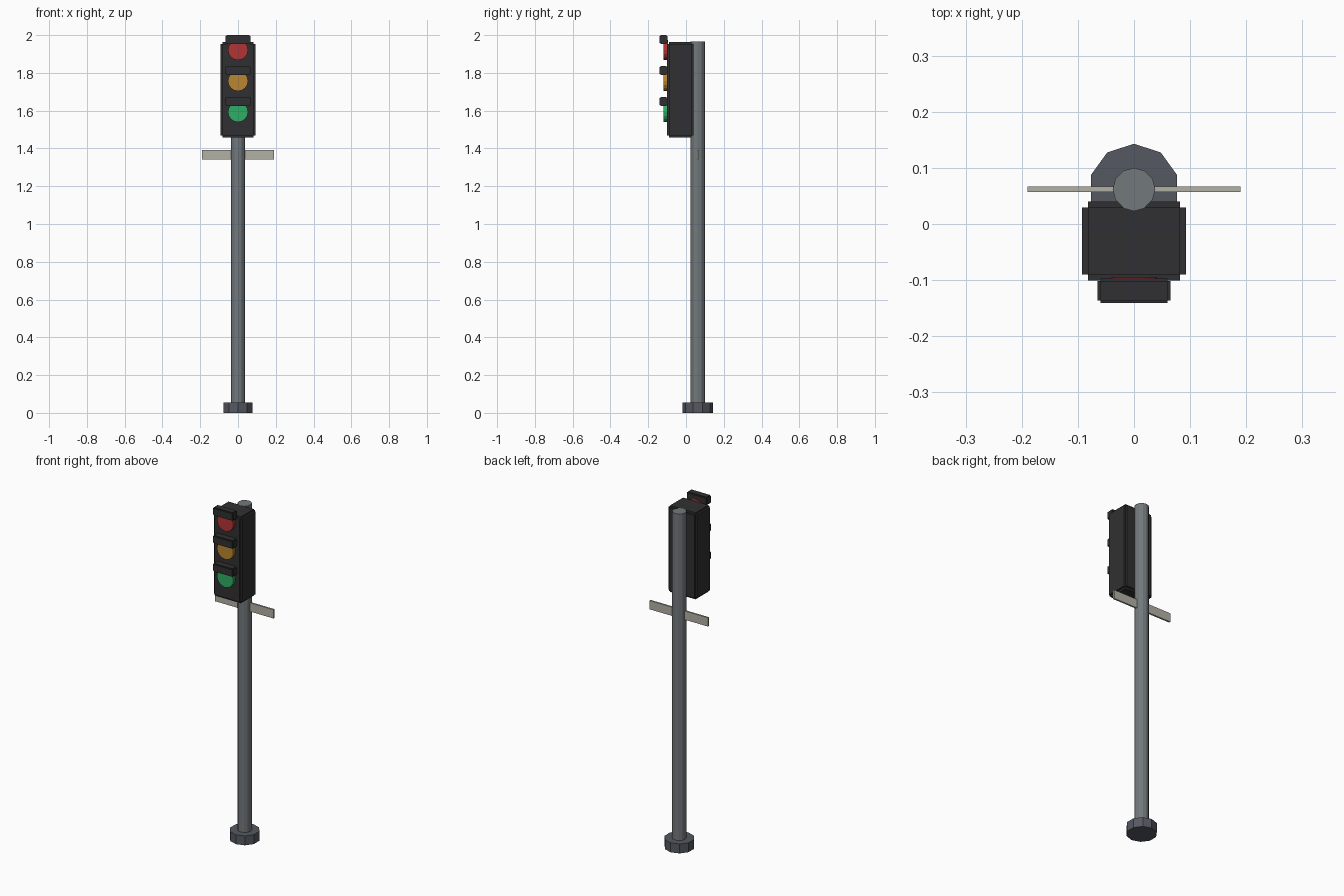
import bpy, bmesh, math
from mathutils import Matrix, Vector

if "Cube" in bpy.data.objects:
    bpy.data.objects.remove(bpy.data.objects["Cube"])


def material(name, rgb):
    m = bpy.data.materials.new(name)
    m.diffuse_color = (*rgb, 1)
    m.use_nodes = True
    m.node_tree.nodes["Principled BSDF"].inputs["Base Color"].default_value = m.diffuse_color
    return m


def finish(name, bm, mat):
    me = bpy.data.meshes.new(name)
    bm.to_mesh(me)
    bm.free()
    me.materials.append(mat)
    ob = bpy.data.objects.new(name, me)
    bpy.context.collection.objects.link(ob)
    return ob


def box(name, lo, hi, mat, notch=0.0):
    """Box between two corners; notch steps every edge inwards."""
    lo, hi = Vector(lo), Vector(hi)
    size = hi - lo - Vector((2 * notch,) * 3)
    bm = bmesh.new()
    bmesh.ops.create_cube(bm, size=1, matrix=Matrix.Translation((lo + hi) / 2) @ Matrix.Diagonal((*size, 1)))
    if notch:
        bm.normal_update()
        ext = bmesh.ops.extrude_discrete_faces(bm, faces=bm.faces[:])
        for f in ext["faces"]:
            f.normal_update()
            offset = f.normal * notch
            for v in f.verts:
                v.co += offset
    return finish(name, bm, mat)


def cylinder(name, centre, radius, depth, sides, mat, rot=Matrix()):
    bm = bmesh.new()
    bmesh.ops.create_cone(bm, cap_ends=True, segments=sides, radius1=radius, radius2=radius,
                          depth=depth, matrix=Matrix.Translation(centre) @ rot)
    return finish(name, bm, mat)


black = material("black", (0.03, 0.03, 0.032))
steel = material("steel", (0.17, 0.19, 0.2))
dark_steel = material("dark_steel", (0.09, 0.1, 0.12))
pale = material("pale", (0.45, 0.44, 0.38))
POLE_Y = 0.062

# Base, pole and cross bar
cylinder("base", (0, POLE_Y, 0.0275), 0.081, 0.055, 10, dark_steel)
cylinder("pole", (0, POLE_Y, 1.0075), 0.038, 1.915, 12, steel)
box("cross_bar", (-0.19, POLE_Y - 0.005, 1.342), (0.19, POLE_Y + 0.005, 1.393), pale)

# Signal housing with stepped edges
box("housing", (-0.093, -0.101, 1.458), (0.093, 0.04, 1.964), black, 0.011)

# Three lamps, each under a visor
lamps = [("red", (0.45, 0.035, 0.035)), ("amber", (0.5, 0.24, 0.03)), ("green", (0.03, 0.42, 0.13))]
for i, (name, rgb) in enumerate(lamps):
    z = 1.921 - 0.164 * i
    cylinder(name + "_lens", (0, -0.107, z), 0.053, 0.024, 16,
             material(name, rgb), Matrix.Rotation(math.pi / 2, 4, "X"))
    box(name + "_visor", (-0.065, -0.141, z + 0.031), (0.065, -0.097, z + 0.079), black, 0.005)
